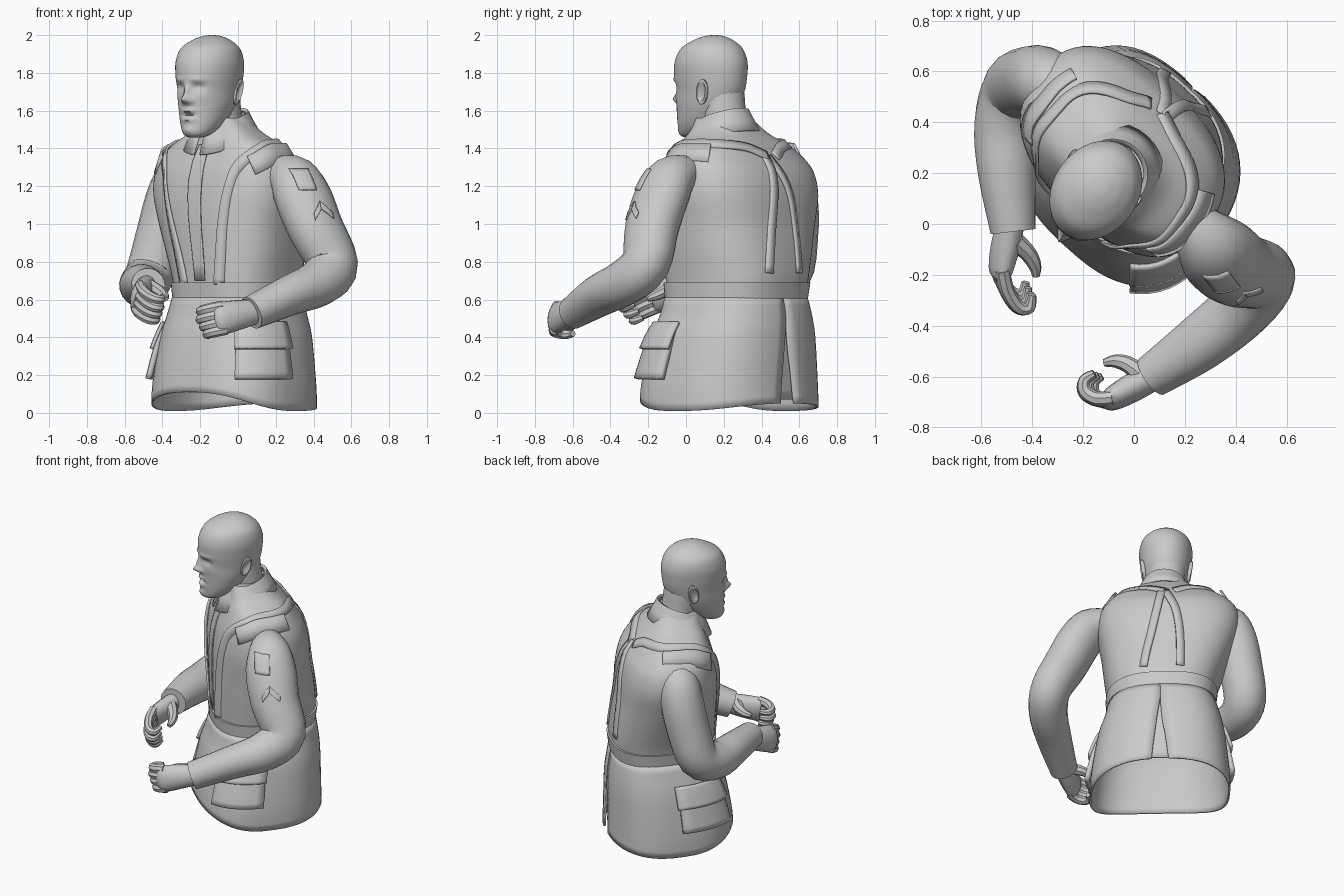
import bpy, bmesh, math
from math import sin, cos, radians, exp, copysign
from mathutils import Vector, Matrix
from mathutils.bvhtree import BVHTree

cube = bpy.data.objects.get("Cube")
if cube:
    bpy.data.objects.remove(cube, do_unlink=True)

grey = bpy.data.materials.new("plain grey")
grey.use_nodes = True
grey.diffuse_color = (0.59, 0.59, 0.59, 1)
grey.node_tree.nodes["Principled BSDF"].inputs["Base Color"].default_value = grey.diffuse_color

YAW = radians(-42)
SHEAR = 0.09


def resample(rows, steps):
    """Smooth curve through rows of numbers."""
    out = []
    last = len(rows) - 1
    for i in range(last):
        p0, p1, p2, p3 = (rows[max(0, min(last, i + k))] for k in (-1, 0, 1, 2))
        for j in range(steps):
            t = j / steps
            out.append(tuple(b + 0.5 * t * (c - a + t * (2 * a - 5 * b + 4 * c - d + t * (3 * (b - c) + d - a)))
                             for a, b, c, d in zip(p0, p1, p2, p3)))
    out.append(tuple(rows[-1]))
    return out


def sheet(name, rows, closed=False, caps=False, thick=0.0, angle=40):
    """Skin a grid of points, with optional end caps and thickness."""
    bm = bmesh.new()
    grid = [[bm.verts.new(p) for p in row] for row in rows]
    n = len(grid[0])
    for r0, r1 in zip(grid, grid[1:]):
        for i in range(n if closed else n - 1):
            k = (i + 1) % n
            bm.faces.new((r0[i], r0[k], r1[k], r1[i]))
    if caps:
        bm.faces.new(grid[0])
        bm.faces.new(grid[-1])
    if closed:
        bmesh.ops.recalc_face_normals(bm, faces=bm.faces)
    mesh = bpy.data.meshes.new(name)
    bm.to_mesh(mesh)
    bm.free()
    ob = bpy.data.objects.new(name, mesh)
    bpy.context.collection.objects.link(ob)
    mesh.materials.append(grey)
    if thick:
        mod = ob.modifiers.new("thickness", "SOLIDIFY")
        mod.thickness = thick
        mod.offset = 0
    bpy.ops.object.select_all(action="DESELECT")
    ob.select_set(True)
    bpy.context.view_layer.objects.active = ob
    bpy.ops.object.shade_smooth_by_angle(angle=radians(angle))
    return ob


def tube(name, path, ref=(0, 0, 1), n=16, steps=4):
    """Oval tube along points of (x, y, z, radius along ref, radius across)."""
    pts = resample(path, steps)
    rows = []
    for i, p in enumerate(pts):
        d = Vector(pts[min(i + 1, len(pts) - 1)][:3]) - Vector(pts[max(i - 1, 0)][:3])
        d.normalize()
        u = Vector(ref) - d * d.dot(Vector(ref))
        u.normalize()
        v = d.cross(u)
        rows.append([Vector(p[:3]) + u * p[3] * cos(math.tau * k / n) + v * p[4] * sin(math.tau * k / n)
                     for k in range(n)])
    return sheet(name, rows, True, True)


def boxy(v):
    return copysign(abs(v) ** 0.78, v)


def surf(table, deg, z, off=0.0):
    """Point on a rounded-box body table of (z, x, y, half width, half depth)."""
    lo, hi = table[0], table[-1]
    for a, b in zip(table, table[1:]):
        if a[0] <= z <= b[0]:
            lo, hi = a, b
            break
    t = (z - lo[0]) / (hi[0] - lo[0])
    _, cx, cy, a, b = (p + (q - p) * t for p, q in zip(lo, hi))
    x, y = (a + off) * boxy(cos(radians(deg))), (b + off) * boxy(sin(radians(deg)))
    x -= SHEAR * y
    return Vector((cx + x * cos(YAW) - y * sin(YAW), cy + x * sin(YAW) + y * cos(YAW), z))


def patch(name, table, a0, a1, z0, z1, off=0.012, thick=0.02, bulge=0.0):
    n = 8
    return sheet(name, [[surf(table, a0 + (a1 - a0) * i / n, z0 + (z1 - z0) * j / n,
                              off + bulge * (1 - j / n)) for i in range(n + 1)] for j in range(n + 1)], thick=thick)


def strap(name, path, half=0.03, off=0.003):
    """Webbing strip that follows the jacket along (angle, z) points."""
    pts = [surf(torso, a, z, off) for a, z in resample(path, 6)]
    rows = []
    for i, p in enumerate(pts):
        d = pts[min(i + 1, len(pts) - 1)] - pts[max(i - 1, 0)]
        out = p - Vector((-0.05, 0.26, min(p.z, 1.15)))
        side = d.cross(out).normalized() * half
        rows.append([p - side, p, p + side])
    sheet(name, rows, thick=0.012)


# Jacket body
torso = resample([(.56, .0, .265, .325, .315), (.7, .0, .27, .34, .33), (.85, -.015, .275, .375, .325),
                  (1, -.035, .28, .41, .315), (1.15, -.045, .285, .445, .305), (1.27, -.05, .28, .44, .28),
                  (1.35, -.055, .265, .405, .24), (1.42, -.055, .245, .33, .2), (1.48, -.065, .225, .215, .165),
                  (1.56, -.08, .2, .13, .13)], 4)
sheet("jacket_body", [[surf(torso, a, r[0]) for a in range(0, 360, 6)] for r in torso], True, True)

# Belt
sheet("belt", [[surf(torso, a, z, o) for a in range(0, 360, 6)]
               for z, o in ((.58, 0), (.58, .012), (.69, .012), (.69, 0))], True)

# Skirt with a back vent and a raised front hem
skirt = resample([(0, -.02, .23, .435, .4), (.15, -.02, .23, .43, .395), (.4, -.01, .25, .395, .37),
                  (.52, -.005, .265, .36, .345), (.62, .0, .265, .335, .325)], 4)
rows = []
for j in range(15):
    t = j / 14
    row = []
    for i in range(61):
        gap = 4 * max(0, 1 - t / 0.8)
        a = 88 + gap + (360 - 2 * gap) * i / 60
        s = sin(radians(a))
        hem = .01 + (.1 * s * s if s < 0 else .04 * s * s)
        row.append(surf(skirt, a, hem + (.61 - hem) * t))
    rows.append(row)
sheet("jacket_skirt", rows, thick=.012)
patch("vent_underlap", skirt, 78, 98, .07, .5, -.025, .008)

# Skirt pockets with flaps, and straps on both sides
for side, mid, half in (("left", -30, 25), ("right", -157, 23)):
    s = 1 if side == "left" else -1
    patch(side + "_pocket", skirt, mid - half, mid + half, .18, .45, .006, .03, .025)
    patch(side + "_pocket_flap", skirt, mid - half - 1, mid + half + 1, .34, .48, .016, .018, .025)
    ang = lambda a: -90 + s * (a + 90)
    strap(side + "_front_strap", [(ang(a), z) for a, z in
          ((88, 1.36), (70, 1.41), (20, 1.425), (-20, 1.41), (-54, 1.33), (-65, 1.2), (-70, .95), (-74, .68))])
    strap(side + "_back_strap", [(ang(a) - 3, z) for a, z in ((89, 1.36), (84, 1.1), (76, .74))], .025)
    strap(side + "_shoulder_pad", [(ang(a), z) for a, z in
          ((28, 1.375), (10, 1.38), (-15, 1.37), (-45, 1.31))], .055, .004)
patch("front_placket", torso, -93, -87, .7, 1.42, .004, .008)

# Folded collar, open at the front
rows = []
for lift, rad, drop in ((.1, .125, 0), (.11, .138, 0), (.055, .165, .01), (-.005, .2, .04)):
    row = []
    for i in range(33):
        a = -84 + 348 * i / 32
        t = radians(a) + YAW
        z = 1.455 + lift + .045 * sin(radians(a)) - drop * max(0, -sin(radians(a)))
        row.append((-.085 + rad * cos(t), .195 + rad * sin(t), z))
    rows.append(row)
sheet("collar", rows, thick=.01)

# Sleeves
left_sleeve = tube("left_sleeve", [(.2, .03, 1.28, .08, .08), (.29, -.07, 1.24, .125, .135),
                                   (.345, -.13, 1.14, .135, .16), (.41, -.18, .98, .135, .155),
                                   (.5, -.215, .79, .125, .14), (.43, -.325, .69, .12, .125),
                                   (.27, -.46, .62, .115, .105), (.07, -.6, .53, .085, .09)], (.5, -.7, .5), 20)
tube("right_sleeve", [(-.26, .5, 1.26, .08, .08), (-.32, .54, 1.22, .125, .125), (-.36, .56, 1.11, .135, .14),
                      (-.405, .56, .94, .135, .14), (-.465, .53, .735, .13, .135), (-.505, .39, .675, .125, .12),
                      (-.5, .2, .68, .115, .105), (-.475, -.03, .68, .09, .085)], (-.9, -.3, .4), 20)

# Sleeve badge and chevron, laid on the left sleeve
bvh = BVHTree.FromPolygons([v.co for v in left_sleeve.data.vertices],
                           [p.vertices[:] for p in left_sleeve.data.polygons])
look = Vector((-.5, .85, 0)).normalized()


def decal(name, corners, n=6):
    rows = []
    for j in range(n + 1):
        row = []
        for i in range(n + 1):
            a, b, c, d = (Vector((x, 0, z)) for x, z in corners)
            p = a.lerp(b, i / n).lerp(d.lerp(c, i / n), j / n)
            p.y = -.2
            hit = bvh.ray_cast(p - look * 2, look)[0]
            row.append((hit or p) - look * .004)
        rows.append(row)
    sheet(name, rows, thick=.009)


decal("sleeve_badge", ((.28, 1.18), (.39, 1.18), (.38, 1.29), (.27, 1.29)))
decal("chevron_inner", ((.34, 1.02), (.39, 1.08), (.39, 1.12), (.34, 1.06)))
decal("chevron_outer", ((.39, 1.08), (.47, 1.03), (.47, 1.06), (.39, 1.12)))


# Hands: flat palm, four curled fingers and a thumb
def hand(side, wrist, knuckles, f, c, scale):
    w, k, f, c = Vector(wrist), Vector(knuckles), Vector(f).normalized(), Vector(c).normalized()
    s = f.cross(c).normalized()
    if s.z < 0:
        s = -s
    m = w.lerp(k, .55)
    tube(side + "_palm", [(*w, .065, .055), (*m, .08, .056), (*k, .085, .045), (*(k + f * .02), .06, .03)], s, 14)
    for i in range(4):
        b = k + s * (i - 1.5) * .042
        g = scale * (1 - .1 * abs(i - 2))
        path = [b - f * .02, b + f * .05 * g, b + f * .1 * g + c * .03, b + f * .1 * g + c * .075,
                b + f * .055 * g + c * .1]
        tube(side + "_finger_%d" % (i + 1), [(*p, r, r) for p, r in zip(path, (.029, .029, .027, .024, .016))], s, 8)
    b = w.lerp(k, .35) + s * .03 + c * .03
    path = [b, b + f * .05 + c * .04, b + f * .1 + c * .055, b + f * .145 + c * .05]
    tube(side + "_thumb", [(*p, r, r) for p, r in zip(path, (.038, .033, .026, .015))], s, 8)


hand("left", (.1, -.585, .54), (-.09, -.69, .5), (-1, -.05, -.2), (-.05, 1, -.1), 1)
hand("right", (-.485, .01, .67), (-.525, -.18, .61), (.2, -.85, -.35), (1, -.1, -.25), 1.5)

# Neck and head; the face is shaped with soft bumps of (x, z, x size, z size, push)
tube("neck", [(-.07, .24, 1.4, .12, .12), (-.09, .21, 1.52, .115, .115), (-.11, .19, 1.68, .12, .12)], (1, 0, 0), 20)
profile = [(1.458, -.205, -.13, .03), (1.475, -.23, -.08, .07), (1.53, -.236, .02, .108), (1.62, -.238, .105, .137),
           (1.7, -.24, .15, .15), (1.78, -.25, .165, .162), (1.86, -.244, .165, .167), (1.93, -.205, .135, .148),
           (1.975, -.13, .08, .095), (1.995, -.07, .03, .045), (2, -.035, -.005, .012)]
bumps = [(0, 1.66, .024, .022, .045), (0, 1.7, .017, .035, .026), (.026, 1.65, .015, .014, .014),
         (.058, 1.725, .028, .018, -.022), (.058, 1.765, .04, .012, .008), (.058, 1.724, .014, .008, .009),
         (0, 1.6, .04, .01, .013), (0, 1.553, .035, .01, .013), (0, 1.577, .035, .009, -.025),
         (0, 1.495, .035, .02, .01), (.085, 1.67, .03, .03, .006)]
place = Matrix.Translation((-.126, .165, 0)) @ Matrix.Rotation(radians(-36), 4, "Z")
rows = []
for z, f, b, w in resample(profile, 8):
    row = []
    for i in range(96):
        t = math.tau * i / 96
        x, y = w * cos(t), (f + b) / 2 + (b - f) / 2 * sin(t)
        if sin(t) < 0:
            for bx, bz, sx, sz, push in bumps:
                y -= push * exp(-((abs(x) - bx) / sx) ** 2 - ((z - bz) / sz) ** 2)
        row.append(place @ Vector((x, y, z)))
    rows.append(row)
sheet("head", rows, True, True, angle=60)

# Ears
for side, s in (("left", 1), ("right", -1)):
    rows = []
    for rad, out in ((.6, -.025), (1, -.01), (1.05, .005), (.85, .01), (.6, 0), (.1, -.004)):
        rows.append([place @ Vector((s * (.15 + out + .01 * rad * sin(t)), .01 + .032 * rad * cos(t) + .01 * sin(t),
                                     1.7 + .066 * rad * sin(t)))
                     for t in (math.tau * k / 20 for k in range(20))])
    sheet(side + "_ear", rows, True, True, angle=60)
